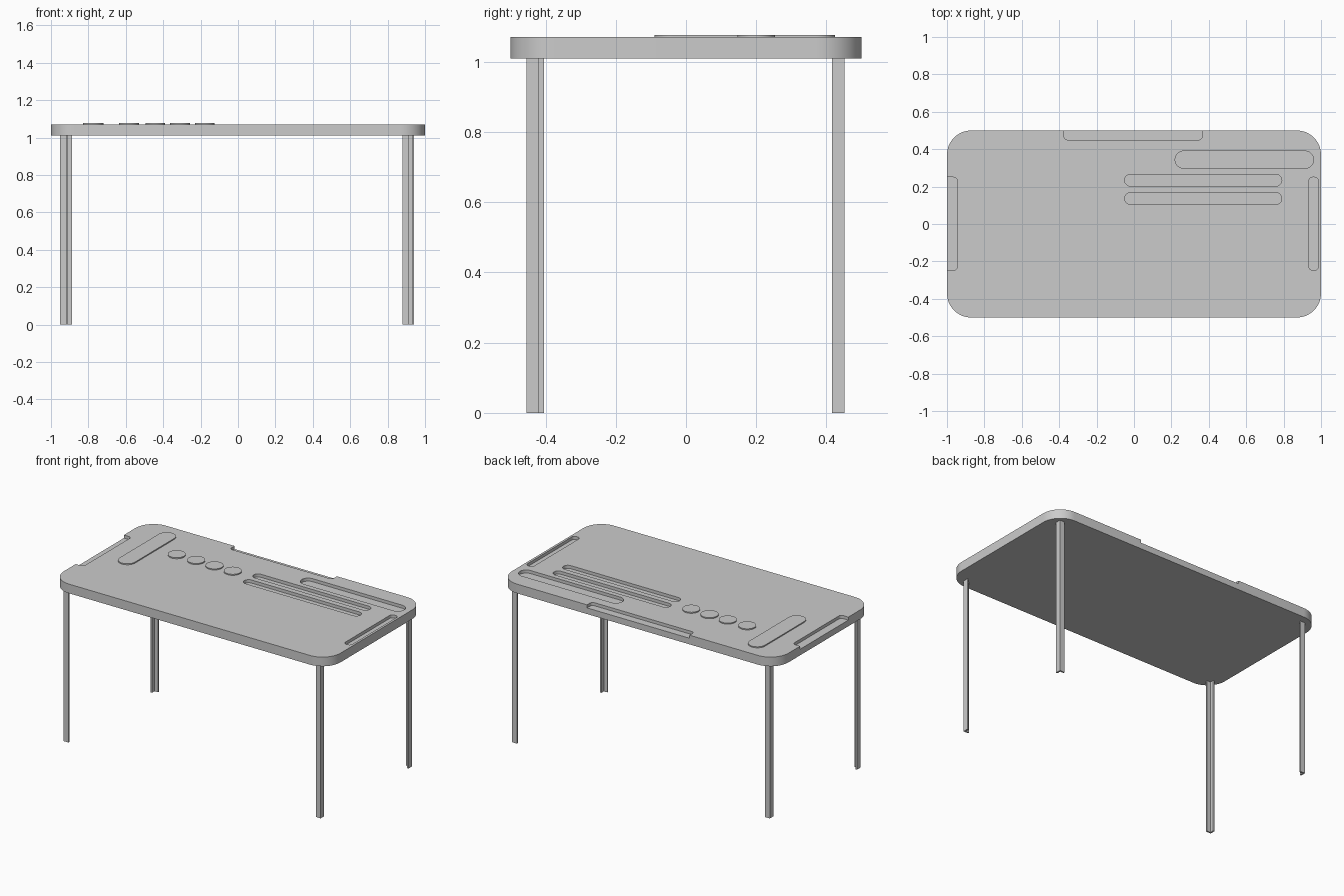
import bpy, bmesh, math

if "Cube" in bpy.data.objects:
    bpy.data.objects.remove(bpy.data.objects["Cube"])

TOP, BOTTOM = 1.07, 1.01


def rounded_rect(x0, x1, y0, y1, r, steps=12):
    """Outline of a rounded rectangle, counter-clockwise."""
    r = min(r, (x1 - x0) / 2 - 1e-4, (y1 - y0) / 2 - 1e-4)
    corners = [(x1 - r, y1 - r, 0), (x0 + r, y1 - r, 90),
               (x0 + r, y0 + r, 180), (x1 - r, y0 + r, 270)]
    pts = []
    for cx, cy, start in corners:
        for i in range(steps + 1):
            a = math.radians(start + 90 * i / steps)
            pts.append((cx + r * math.cos(a), cy + r * math.sin(a)))
    return pts


def prism(name, outline, z0, z1):
    """Extrude a flat outline from z0 to z1."""
    bm = bmesh.new()
    face = bm.faces.new([bm.verts.new((x, y, z0)) for x, y in outline])
    ext = bmesh.ops.extrude_face_region(bm, geom=[face])
    for v in ext["geom"]:
        if isinstance(v, bmesh.types.BMVert):
            v.co.z = z1
    bmesh.ops.recalc_face_normals(bm, faces=bm.faces)
    mesh = bpy.data.meshes.new(name)
    bm.to_mesh(mesh)
    bm.free()
    obj = bpy.data.objects.new(name, mesh)
    bpy.context.collection.objects.link(obj)
    return obj


def activate(obj):
    bpy.ops.object.select_all(action='DESELECT')
    obj.select_set(True)
    bpy.context.view_layer.objects.active = obj


def smooth(obj):
    activate(obj)
    bpy.ops.object.shade_smooth_by_angle(angle=math.radians(30))


# Tabletop slab
tabletop = prism("tabletop", rounded_rect(-1, 1, -0.5, 0.5, 0.13, 16), BOTTOM, TOP)

# Shallow trays and edge notches cut into the top: x0, x1, y0, y1, corner radius
recesses = [
    (-0.05, 0.79, 0.203, 0.265, 0.05),
    (-0.05, 0.79, 0.105, 0.167, 0.05),
    (0.22, 0.96, 0.298, 0.39, 0.05),
    (0.935, 0.985, -0.247, 0.25, 0.02),
    (-1.1, -0.945, -0.247, 0.25, 0.02),
    (-0.375, 0.365, 0.45, 0.6, 0.02),
]
for i, (x0, x1, y0, y1, r) in enumerate(recesses):
    cutter = prism(f"recess_cutter_{i}", rounded_rect(x0, x1, y0, y1, r, 10), TOP - 0.02, TOP + 0.05)
    cutter.hide_render = True
    mod = tabletop.modifiers.new("recess", 'BOOLEAN')
    mod.operation = 'DIFFERENCE'
    mod.solver = 'EXACT'
    mod.object = cutter
    activate(tabletop)
    bpy.ops.object.modifier_apply(modifier=mod.name)
    bpy.data.objects.remove(cutter)
smooth(tabletop)

# Raised pads: one long pad and a row of four discs
smooth(prism("long_pad", rounded_rect(-0.83, -0.72, -0.09, 0.425, 0.055), TOP - 0.005, TOP + 0.007))
for i, x in enumerate((-0.583, -0.442, -0.31, -0.178)):
    smooth(prism(f"disc_pad_{i + 1}",
                 rounded_rect(x - 0.053, x + 0.053, 0.147, 0.253, 0.053), TOP - 0.005, TOP + 0.007))

# Angle-section legs, outer corner facing the table corner
ARM, THICK = 0.035, 0.01
legs = {
    "front_left_leg": (-0.952, -0.44),
    "front_right_leg": (0.915, -0.454),
    "back_left_leg": (-0.922, 0.451),
    "back_right_leg": (0.941, 0.451),
}
for name, (x, y) in legs.items():
    sx, sy = -math.copysign(1, x), -math.copysign(1, y)
    profile = [(0, 0), (ARM, 0), (ARM, THICK), (THICK, THICK), (THICK, ARM), (0, ARM)]
    prism(name, [(x + sx * u, y + sy * v) for u, v in profile], 0, BOTTOM + 0.005)
